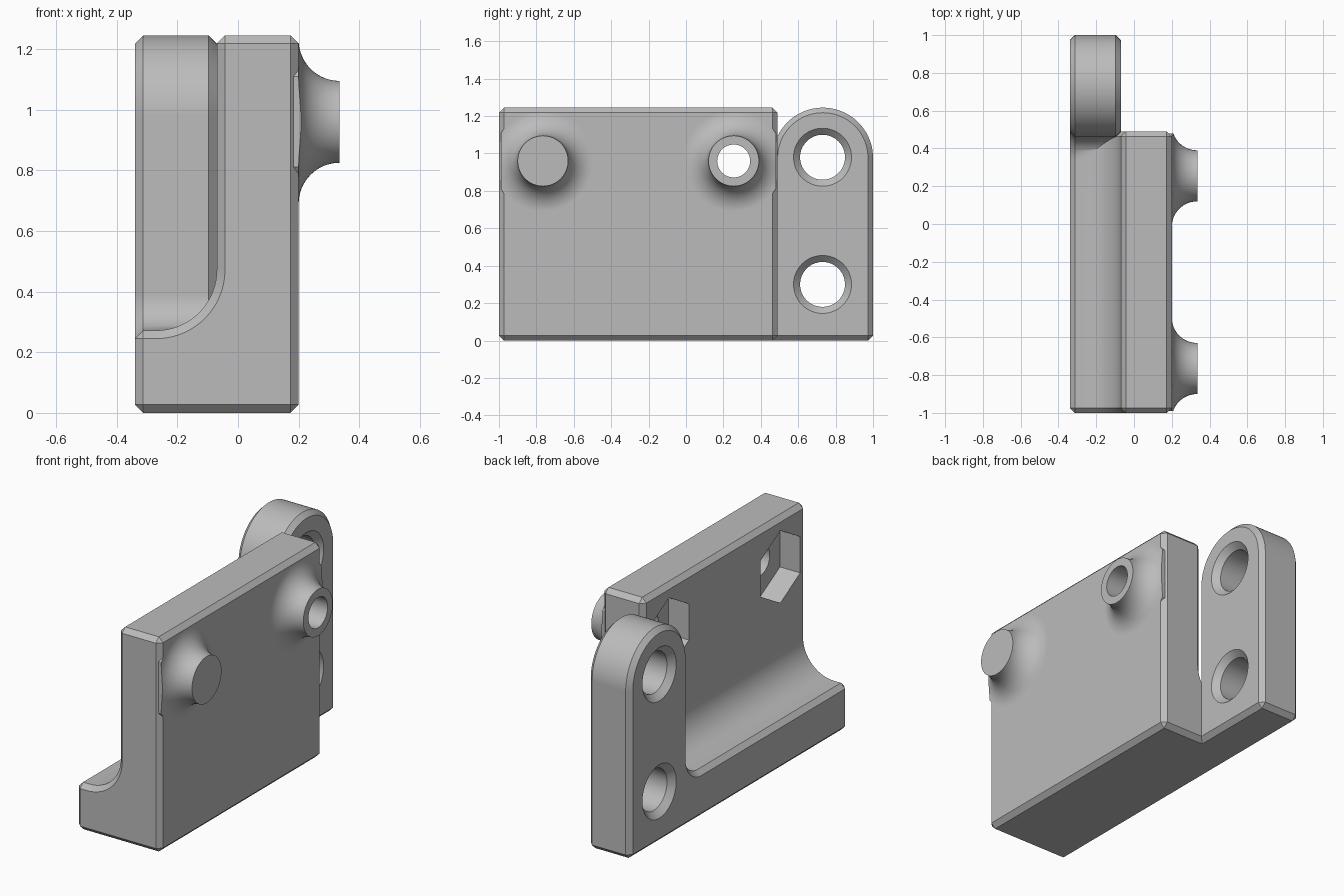
import bpy, bmesh
from math import sin, cos, pi, radians
from mathutils import Vector

old = bpy.data.objects.get("Cube")
if old:
    bpy.data.objects.remove(old, do_unlink=True)

C = 0.027                       # chamfer width
LEFT, WALL, RIGHT = -0.34, -0.07, 0.2
FRONT, BACK, TOP = -1.0, 0.49, 1.245
FOOT = 0.272
BOSSES = [(-0.765, 0.96), (0.255, 0.96)]
TAB_HOLES = [(0.73, 0.98), (0.73, 0.30)]

grey = bpy.data.materials.new("plain grey")
grey.use_nodes = True
grey.diffuse_color = (0.5, 0.5, 0.5, 1)
grey.node_tree.nodes["Principled BSDF"].inputs["Base Color"].default_value = (0.5, 0.5, 0.5, 1)


def arc(cx, cy, r, a, b, n):
    """Points on an arc from angle a to b in degrees."""
    angles = [radians(a + (b - a) * i / n) for i in range(n + 1)]
    return [(cx + r * cos(t), cy + r * sin(t)) for t in angles]


def finish(bm, name):
    bmesh.ops.recalc_face_normals(bm, faces=bm.faces)
    mesh = bpy.data.meshes.new(name)
    bm.to_mesh(mesh)
    bm.free()
    mesh.materials.append(grey)
    ob = bpy.data.objects.new(name, mesh)
    bpy.context.collection.objects.link(ob)
    return ob


def prism(name, points, place, depth, chamfer=0):
    """Extrude a flat outline and chamfer its sharp edges."""
    bm = bmesh.new()
    face = bm.faces.new([bm.verts.new(place(*p)) for p in points])
    ext = bmesh.ops.extrude_face_region(bm, geom=[face])["geom"]
    bmesh.ops.translate(bm, vec=depth, verts=[v for v in ext if isinstance(v, bmesh.types.BMVert)])
    bmesh.ops.recalc_face_normals(bm, faces=bm.faces)
    if chamfer:
        sharp = [e for e in bm.edges if e.calc_face_angle(0) > radians(40)]
        bmesh.ops.bevel(bm, geom=sharp, offset=chamfer, offset_type='OFFSET',
                        segments=1, affect='EDGES', clamp_overlap=False)
    return finish(bm, name)


def turned(name, profile, centre, limits=(), steps=64):
    """Solid of revolution around an axis along x; profile is (x, radius)."""
    bm = bmesh.new()
    y, z = centre
    rings = [[bm.verts.new((x, y + r * cos(2 * pi * i / steps), z + r * sin(2 * pi * i / steps)))
              for i in range(steps)] for x, r in profile]
    for a, b in zip(rings, rings[1:]):
        for i in range(steps):
            j = (i + 1) % steps
            bm.faces.new((a[i], a[j], b[j], b[i]))
    bm.faces.new(rings[0])
    bm.faces.new(rings[-1])
    # Trim the flare where it would pass the block's edges
    for co, normal in limits:
        cut = bmesh.ops.bisect_plane(bm, geom=bm.verts[:] + bm.edges[:] + bm.faces[:],
                                     plane_co=co, plane_no=normal, clear_outer=True)
        edges = [e for e in cut["geom_cut"] if isinstance(e, bmesh.types.BMEdge)]
        if edges:
            bmesh.ops.holes_fill(bm, edges=edges, sides=0)
    return finish(bm, name)


def combine(target, other, operation):
    other.hide_render = True
    mod = target.modifiers.new(operation.lower(), 'BOOLEAN')
    mod.operation, mod.solver, mod.object = operation, 'EXACT', other
    bpy.context.view_layer.objects.active = target
    bpy.ops.object.modifier_apply(modifier=mod.name)
    bpy.data.objects.remove(other, do_unlink=True)


# Wall and foot with a hollow cove between them
outline = [(LEFT, 0), (RIGHT, 0), (RIGHT, TOP), (WALL, TOP)]
outline += arc(WALL - 0.2, FOOT + 0.2, 0.2, 0, -90, 24) + [(LEFT, FOOT)]
bracket = prism("bracket_body", outline, lambda x, z: Vector((x, FRONT, z)),
                Vector((0, BACK - FRONT, 0)), C)

# Round-topped mounting tab, blended into the foot
r = (1 - BACK + C) / 2
outline = [(0.15, 0), (1, 0)] + arc(1 - r, TOP - r, r, 0, 180, 48)
outline += arc(1 - 2 * r - 0.12, FOOT + 0.12, 0.12, 0, -90, 16) + [(0.15, FOOT)]
tab = prism("mounting_tab", outline, lambda y, z: Vector((LEFT, y, z)),
            Vector((WALL - LEFT, 0, 0)), C)
combine(bracket, tab, 'UNION')

# Flared bosses on the wall
flare = [(0.1, 0.27)] + [(x, q) for q, x in arc(0.27, 0.335, 0.135, 270, 180, 16)]
limits = [((0, FRONT + 0.01, 0), (0, -1, 0)), ((0, BACK - 0.01, 0), (0, 1, 0)),
          ((0, 0, TOP - C), (0, 0, 1))]
for centre in BOSSES:
    combine(bracket, turned("boss", flare, centre, limits), 'UNION')

# Bolt holes through the bosses, with hexagonal nut pockets behind
for centre in BOSSES:
    combine(bracket, turned("bolt_hole", [(-0.2, 0.088), (0.5, 0.088)], centre), 'DIFFERENCE')
    hexagon = arc(*centre, 0.21, 30, 330, 5)
    pocket = prism("nut_pocket", hexagon, lambda y, z: Vector((WALL - 0.1, y, z)),
                   Vector((0.23, 0, 0)))
    combine(bracket, pocket, 'DIFFERENCE')

# Holes through the tab, countersunk on both sides
sink = [(LEFT - 0.02, 0.175), (LEFT + 0.035, 0.12), (WALL - 0.035, 0.12), (WALL + 0.02, 0.175)]
for centre in TAB_HOLES:
    combine(bracket, turned("tab_hole", sink, centre), 'DIFFERENCE')

# Smooth curves, crisp edges
bpy.ops.object.select_all(action='DESELECT')
bracket.select_set(True)
bpy.context.view_layer.objects.active = bracket
bpy.ops.object.shade_smooth_by_angle(angle=radians(30))
weighted = bracket.modifiers.new("even_shading", 'WEIGHTED_NORMAL')
weighted.keep_sharp = True
